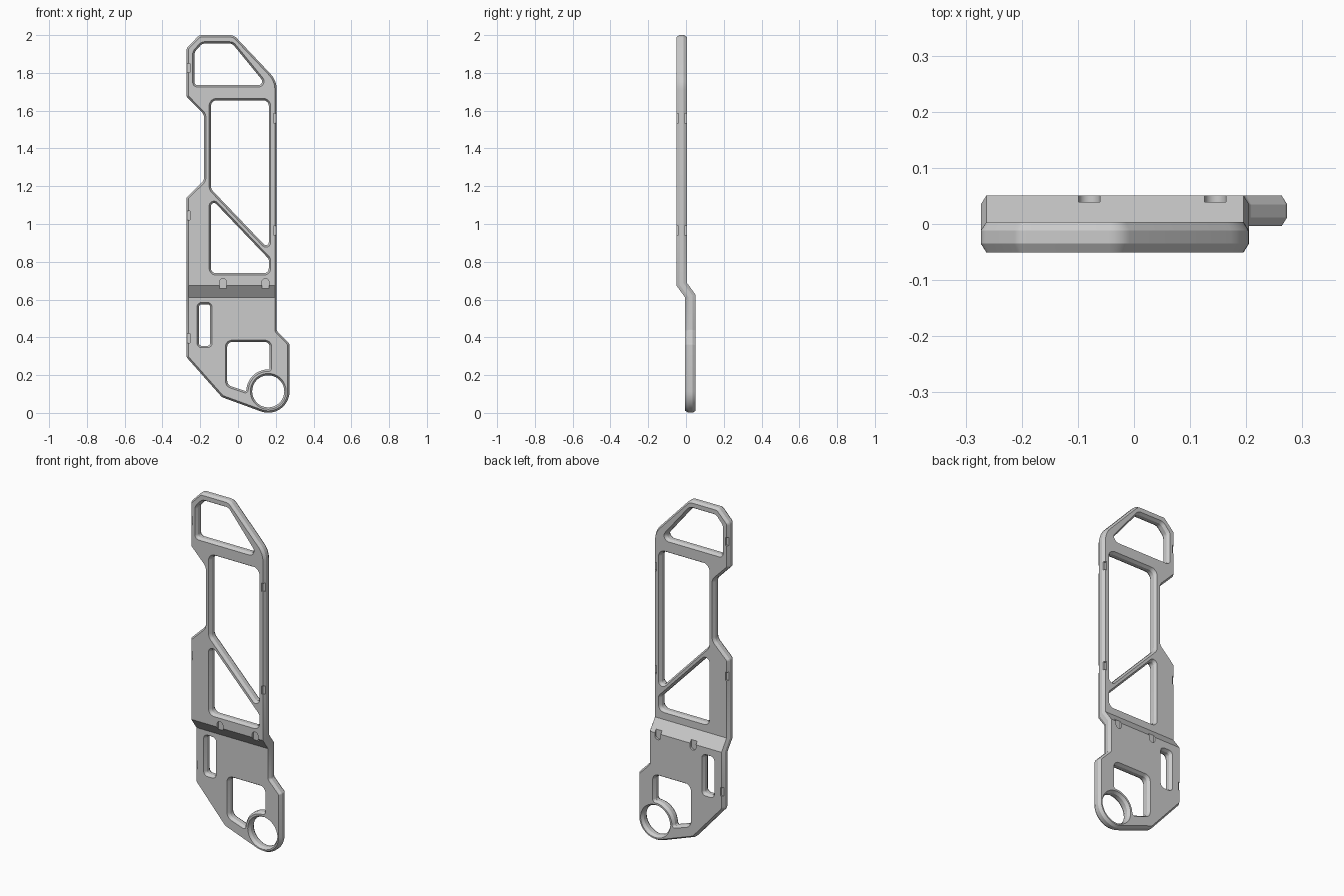
import bpy, bmesh
from math import sin, cos, tan, radians
from mathutils import Vector
from mathutils.geometry import tessellate_polygon

if "Cube" in bpy.data.objects:
    bpy.data.objects.remove(bpy.data.objects["Cube"])

T = 0.055            # plate thickness
FRONT = -0.051       # front face of the upper half
SHIFT = 0.047        # how far the lower half steps back
RIM = 0.010          # chamfer width on the face
DROP = 0.016         # chamfer depth through the thickness
RING = (0.16, 0.114)


def arc(c, r, a0, a1, n):
    return [(c[0] + r * cos(radians(a0 + (a1 - a0) * i / n)),
             c[1] + r * sin(radians(a0 + (a1 - a0) * i / n))) for i in range(n + 1)]


def rounded(pts, n=6):
    """Turn (x, z[, radius]) corners into a polyline with filleted corners."""
    out = []
    for i, p in enumerate(pts):
        v = Vector(p[:2])
        if len(p) < 3:
            out.append(v)
            continue
        a = (Vector(pts[i - 1][:2]) - v).normalized()
        b = (Vector(pts[(i + 1) % len(pts)][:2]) - v).normalized()
        half = a.angle(b) / 2
        c = v + (a + b).normalized() * (p[2] / sin(half))
        s = (v + a * (p[2] / tan(half)) - c).normalized()
        e = (v + b * (p[2] / tan(half)) - c).normalized()
        out += [c + s.slerp(e, k / n) * p[2] for k in range(n + 1)]
    return out


def oriented(pts, ccw):
    area = sum(pts[i - 1].cross(p) for i, p in enumerate(pts))
    return pts if (area > 0) == ccw else pts[::-1]


def inset(pts, d):
    """Offset a loop to its left, into the material."""
    out = []
    for i, p in enumerate(pts):
        a = (p - pts[i - 1]).normalized()
        b = (pts[(i + 1) % len(pts)] - p).normalized()
        na, nb = Vector((-a.y, a.x)), Vector((-b.y, b.x))
        out.append(p + (na + nb) * (d / max(0.3, 1 + na.dot(nb))))
    return out


def make_object(name, bm):
    bmesh.ops.recalc_face_normals(bm, faces=bm.faces)
    me = bpy.data.meshes.new(name)
    bm.to_mesh(me)
    bm.free()
    ob = bpy.data.objects.new(name, me)
    bpy.context.collection.objects.link(ob)
    return ob


# Outer outline
outline = rounded([
    (-0.205, 2.0, .03), (-0.273, 1.93, .03), (-0.273, 1.675, .02), (-0.18, 1.58, .04),
    (-0.18, 1.23, .04), (-0.273, 1.14, .02), (-0.273, 0.295, .03), (-0.085, 0.083, .03),
    *arc(RING, 0.113, 251, 360, 14),
    (0.273, 0.365, .015), (0.205, 0.435, .015), (0.205, 1.76, .12), (-0.022, 2.0, .05)])

# Openings
holes = [rounded(h) for h in (
    [(-0.19, 1.955, .03), (-0.03, 1.955, .03), (0.15, 1.735, .02),
     (-0.23, 1.735, .015), (-0.23, 1.91, .03)],
    [(-0.143, 1.655, .03), (0.163, 1.655, .03), (0.163, 0.865, .015), (-0.143, 1.185, .04)],
    [(-0.143, 1.135, .016), (0.163, 0.815, .02), (0.163, 0.74, .025), (-0.143, 0.74, .025)],
    [(-0.207, 0.575, .015), (-0.147, 0.575, .015), (-0.147, 0.355, .015), (-0.207, 0.355, .015)],
    [(-0.057, 0.375, .025), (0.168, 0.375, .025), (0.168, 0.228, .008),
     *arc(RING, 0.116, 92, 172, 12), (0.043, 0.114, .006), (-0.057, 0.148, .03)],
    arc(RING, 0.085, 0, 350, 35))]

# Chamfered plate: every loop swept through four levels, then capped
loops = [oriented(outline, True)] + [oriented(h, False) for h in holes]
levels = [(0, RIM), (DROP, 0), (T - DROP, 0), (T, RIM)]
bm = bmesh.new()
caps = [[], []]
for loop in loops:
    rows = [[bm.verts.new((p.x, FRONT + y, p.y)) for p in inset(loop, d)] for y, d in levels]
    for r0, r1 in zip(rows, rows[1:]):
        for i in range(len(loop)):
            bm.faces.new((r0[i - 1], r0[i], r1[i], r1[i - 1]))
    caps[0].append(rows[0])
    caps[1].append(rows[-1])
for cap in caps:
    flat = [v for row in cap for v in row]
    tris = tessellate_polygon([[Vector((v.co.x, v.co.z, 0)) for v in row] for row in cap])
    for t in tris:
        bm.faces.new([flat[i] for i in t])

# Step in the plate: cut two slanted fold lines and push the lower half back
SLANT, Z0, Z1 = 0.27, 0.61, 0.675
for z in (Z0, Z1):
    bmesh.ops.bisect_plane(bm, geom=bm.verts[:] + bm.edges[:] + bm.faces[:], dist=1e-6,
                           plane_co=(0, FRONT, z), plane_no=(0, -SLANT, 1))
for v in bm.verts:
    t = (v.co.z - SLANT * (v.co.y - FRONT) - Z0) / (Z1 - Z0)
    v.co.y += SHIFT * (1 - min(1, max(0, t)))
plate = make_object("bent_plate", bm)

# Cutters for edge notches and fold slots
cut = bmesh.new()


def prism(pts, y0, y1):
    a = [cut.verts.new((x, y0, z)) for x, z in pts]
    b = [cut.verts.new((x, y1, z)) for x, z in pts]
    cut.faces.new(a)
    cut.faces.new(b[::-1])
    for i in range(len(a)):
        cut.faces.new((a[i - 1], b[i - 1], b[i], a[i]))


DEEP = 0.012
for x, z in ((-0.273, 1.825), (-0.273, 1.045), (-0.273, 0.395), (0.205, 1.56), (0.205, 0.965)):
    f = FRONT + (SHIFT if z < Z0 else 0)
    box = [(x - .018, z - .024), (x + .018, z - .024), (x + .018, z + .024), (x - .018, z + .024)]
    prism(box, f - .03, f + DEEP)
    prism(box, f + T - DEEP, f + T + .03)
for x in (-0.08, 0.145):
    prism([(x - .019, .63), (x + .019, .63)] + arc((x, .692), .019, 0, 180, 10),
          FRONT - .05, FRONT + DEEP)
    prism([(x + .019, .67), (x - .019, .67)] + arc((x, .608), .019, 180, 360, 10),
          -FRONT - DEEP, -FRONT + .05)
cutter = make_object("notch_cutter", cut)
cutter.hide_render = True

# Cut, then shade
bpy.context.view_layer.objects.active = plate
plate.select_set(True)
mod = plate.modifiers.new("notches", 'BOOLEAN')
mod.operation = 'DIFFERENCE'
mod.solver = 'EXACT'
mod.object = cutter
bpy.ops.object.modifier_apply(modifier=mod.name)
bpy.data.objects.remove(cutter)
bpy.ops.object.shade_smooth_by_angle(angle=radians(25))
